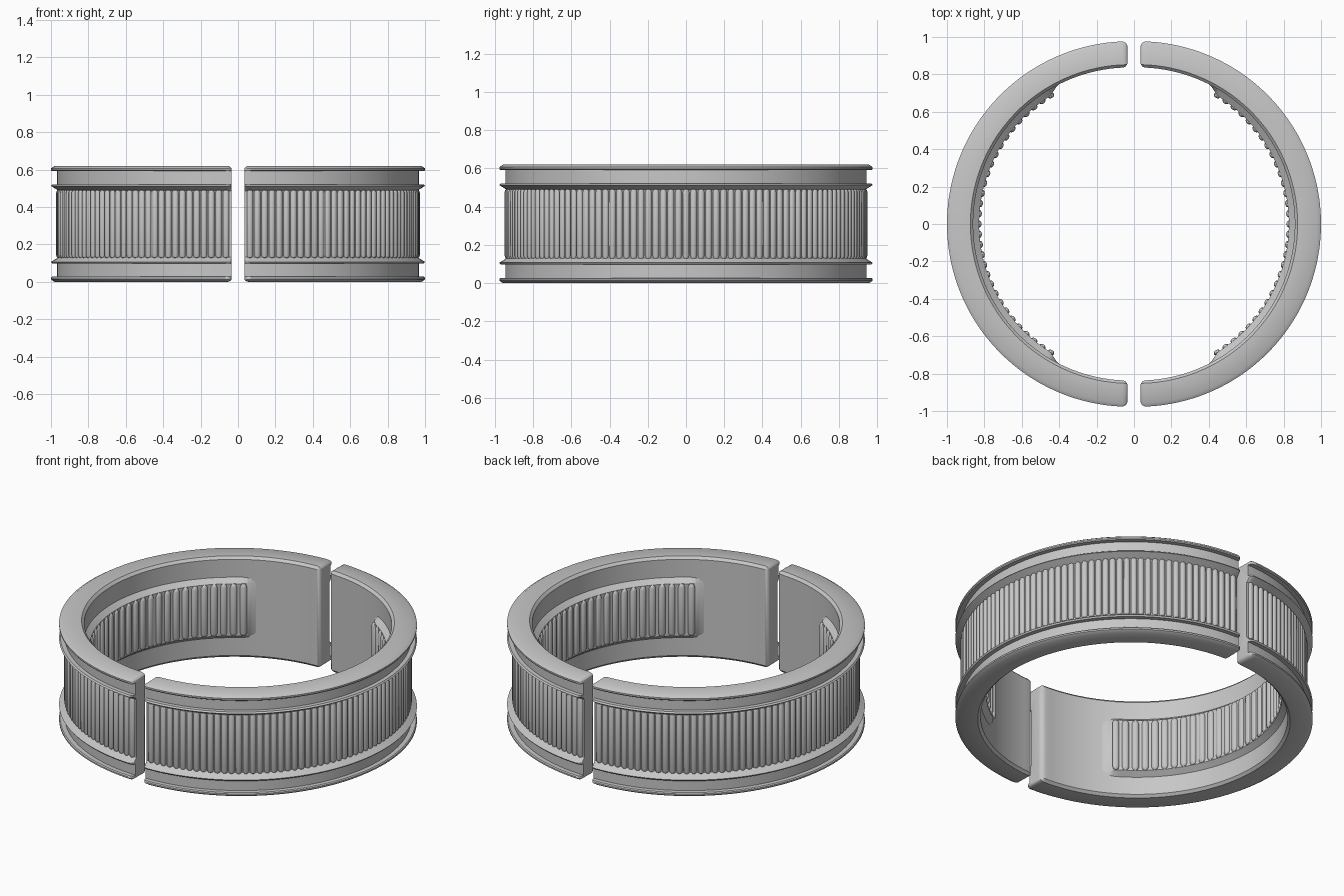
import bpy, bmesh, math
from mathutils import Vector

if "Cube" in bpy.data.objects:
    bpy.data.objects.remove(bpy.data.objects["Cube"])

H = 0.62            # ring height
SHIFT = 0.023       # each half sits slightly off centre
END = math.radians(89.3)

metal = bpy.data.materials.new("light_grey_metal")
metal.diffuse_color = (0.57, 0.57, 0.57, 1)
metal.use_nodes = True
metal.node_tree.nodes["Principled BSDF"].inputs["Base Color"].default_value = metal.diffuse_color


def finish(bm, name, turn):
    """Turn a bmesh into a smooth shaded object on the right or left half."""
    bmesh.ops.remove_doubles(bm, verts=bm.verts, dist=1e-5)
    bmesh.ops.recalc_face_normals(bm, faces=bm.faces)
    me = bpy.data.meshes.new(name)
    bm.to_mesh(me)
    bm.free()
    me.materials.append(metal)
    ob = bpy.data.objects.new(name, me)
    bpy.context.collection.objects.link(ob)
    ob.location.x = SHIFT * math.cos(turn)
    ob.rotation_euler.z = turn
    bpy.ops.object.select_all(action='DESELECT')
    ob.select_set(True)
    bpy.context.view_layer.objects.active = ob
    bpy.ops.object.shade_smooth_by_angle(angle=math.radians(35))
    return ob


def sweep(sections):
    """Skin closed (r, z) sections placed at given angles, with end caps."""
    bm = bmesh.new()
    rows = [[bm.verts.new((r * math.cos(a), r * math.sin(a), z)) for r, z in pts]
            for a, pts in sections]
    n = len(rows[0])
    for p, q in zip(rows, rows[1:]):
        for i in range(n):
            j = (i + 1) % n
            bm.faces.new((p[i], p[j], q[j], q[i]))
    bm.faces.new(rows[0])
    bm.faces.new(rows[-1])
    return bm


# Band cross-section: inner wall, flanges, channels and recessed middle
lower = [(0.837, 0.015), (0.852, 0), (0.957, 0), (0.977, 0.013), (0.977, 0.022),
         (0.972, 0.028), (0.945, 0.028), (0.945, 0.098), (0.97, 0.098),
         (0.977, 0.107), (0.935, 0.133)]
profile = lower + [(r, H - z) for r, z in reversed(lower)]


def shrink(d):
    return [(min(max(r, 0.837 + d), 0.977 - d), min(max(z, 0.6 * d), H - 0.6 * d))
            for r, z in profile]


def band(turn):
    f = 0.03        # rounding at the ends of the half ring
    ends = []
    for k in range(6):
        t = k / 5 * math.pi / 2
        ends.append((END - f * (1 - math.cos(t)) / 0.9, shrink(f * (1 - math.sin(t)))))
    stop = ends[-1][0]
    middle = [(stop * (1 - 2 * i / 72), profile) for i in range(1, 72)]
    mirrored = [(-a, p) for a, p in reversed(ends)]
    return finish(sweep(ends + middle + mirrored), "half_band", turn)


# Raised pad on the inner wall, sloping back into it on every side
def pad(turn):
    def section(r, m):
        return [(0.845, 0.118 + m), (r, 0.15 + m), (r, H - 0.15 - m), (0.845, H - 0.118 - m)]
    ramp = [(63.5, 0.838, 0.012), (62, 0.832, 0.006), (60.5, 0.821, 0.002), (59, 0.811, 0)]
    ends = [(math.radians(a), section(r, m)) for a, r, m in ramp]
    s = math.radians(57.5)
    middle = [(s * (1 - 2 * i / 48), section(0.805, 0)) for i in range(49)]
    return finish(sweep(ends + middle + [(-a, p) for a, p in reversed(ends)]),
                  "inner_pad", turn)


# Upright round-ended ribs arranged along an arc
def ribs(name, turn, count, span, r, depth, width, z0, z1):
    bm = bmesh.new()
    for i in range(count):
        a = span * (2 * i / (count - 1) - 1)
        out = Vector((math.cos(a), math.sin(a), 0))
        side = Vector((-out.y, out.x, 0))
        cap = width
        rows = []
        for z, s in ((z0, 0.15), (z0 + 0.3 * cap, 0.7), (z0 + cap, 1),
                     (z1 - cap, 1), (z1 - 0.3 * cap, 0.7), (z1, 0.15)):
            rows.append([bm.verts.new(out * (r + s * depth * math.cos(k * math.pi / 6))
                                      + side * s * width * math.sin(k * math.pi / 6)
                                      + Vector((0, 0, z))) for k in range(12)])
        for p, q in zip(rows, rows[1:]):
            for k in range(12):
                bm.faces.new((p[k], p[k - 1], q[k - 1], q[k]))
        bm.faces.new(rows[0])
        bm.faces.new(rows[-1])
    return finish(bm, name, turn)


for turn in (0, math.pi):
    band(turn)
    pad(turn)
    ribs("outer_ribs", turn, 73, math.radians(87.5), 0.935, 0.014, 0.017, 0.125, H - 0.125)
    ribs("inner_ribs", turn, 31, math.radians(58.5), 0.805, 0.013, 0.019, 0.15, H - 0.15)
